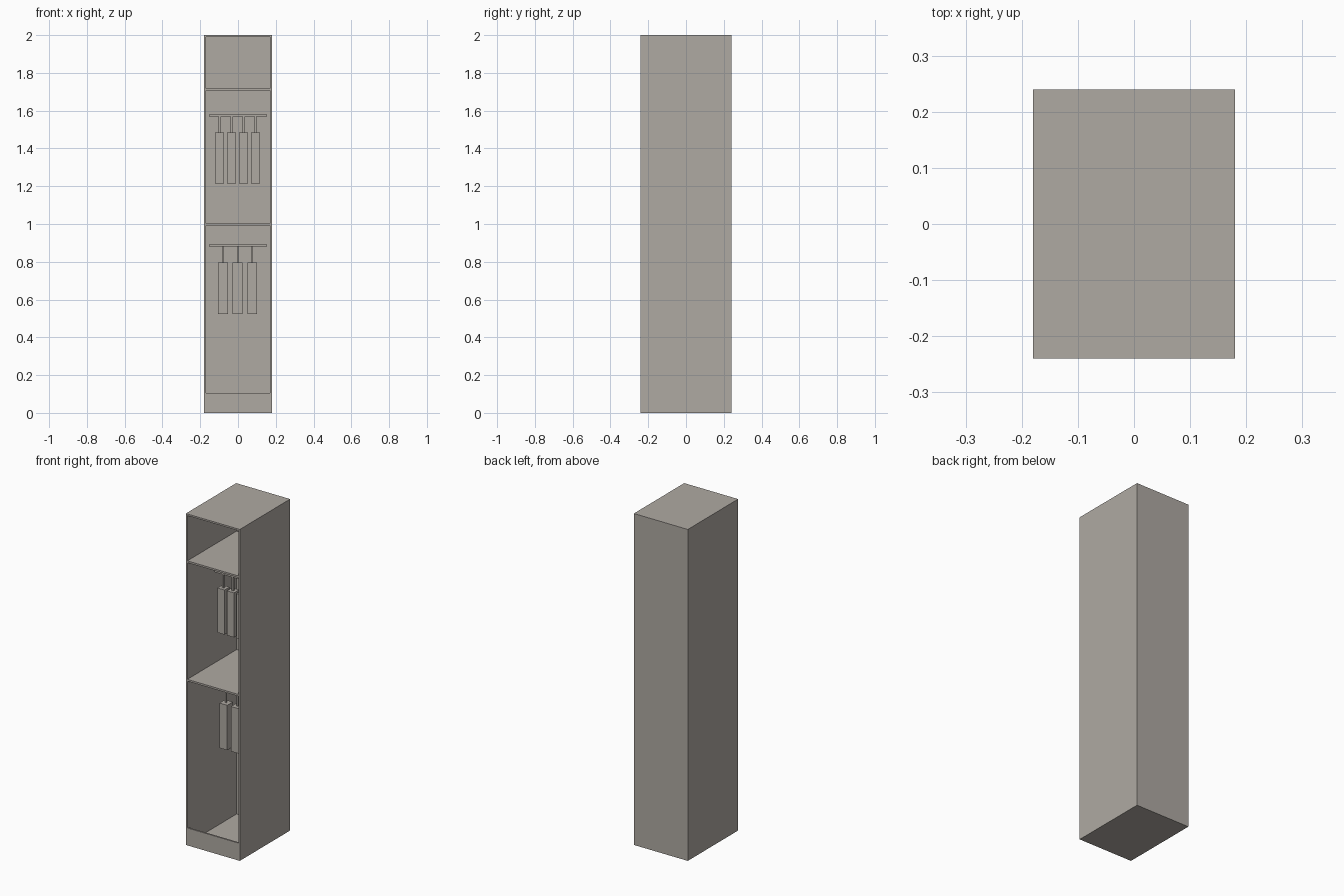
import bpy
import bmesh

if "Cube" in bpy.data.objects:
    bpy.data.objects.remove(bpy.data.objects["Cube"])

# Single flat colour for the whole locker
paint = bpy.data.materials.new("warm grey")
paint.diffuse_color = (0.43, 0.40, 0.365, 1.0)
paint.use_nodes = True
paint.node_tree.nodes["Principled BSDF"].inputs["Base Color"].default_value = paint.diffuse_color

W, D, H, T = 0.18, 0.24, 2.0, 0.01   # half width, half depth, height, board thickness


def box(name, x, y, z):
    """Axis-aligned box from (min, max) ranges."""
    bm = bmesh.new()
    bmesh.ops.create_cube(bm, size=1.0)
    for v in bm.verts:
        v.co = [r[0] if c < 0 else r[1] for c, r in zip(v.co, (x, y, z))]
    mesh = bpy.data.meshes.new(name)
    bm.to_mesh(mesh)
    bm.free()
    mesh.materials.append(paint)
    obj = bpy.data.objects.new(name, mesh)
    bpy.context.collection.objects.link(obj)
    return obj


# Carcass: sides, top, floor, back
box("left_side", (-W, -W + T), (-D, D), (0, H))
box("right_side", (W - T, W), (-D, D), (0, H))
inner = (-W + T, W - T)
box("top_panel", inner, (-D, D), (H - T, H))
box("floor_panel", inner, (-D, D), (0, T))
box("back_panel", inner, (D - T, D), (T, H - T))

# Kick board and shelves
box("kick_board", inner, (-D, -D + T), (T, 0.105))
box("middle_shelf", inner, (-D, D - T), (0.991, 1.002))
box("upper_shelf", inner, (-D, D - T), (1.706, 1.717))


# Hanging rail with evenly spaced hangers and garments
def hanging_row(label, rail_z, count, spacing, half_w, half_d, hook, top, bottom):
    box(label + "_rail", (-0.153, 0.153), (-0.012, 0.012), (rail_z, rail_z + 0.012))
    for i in range(count):
        x = (i - (count - 1) / 2) * spacing - 0.002
        box(f"{label}_hanger_{i + 1}", (x - hook, x + hook), (-hook, hook), (top, rail_z))
        box(f"{label}_garment_{i + 1}", (x - half_w, x + half_w),
            (-half_d, half_d), (bottom, top))


hanging_row("upper", 1.568, 4, 0.0635, 0.024, 0.024, 0.006, 1.484, 1.215)
hanging_row("lower", 0.880, 3, 0.077, 0.026, 0.027, 0.004, 0.795, 0.524)
